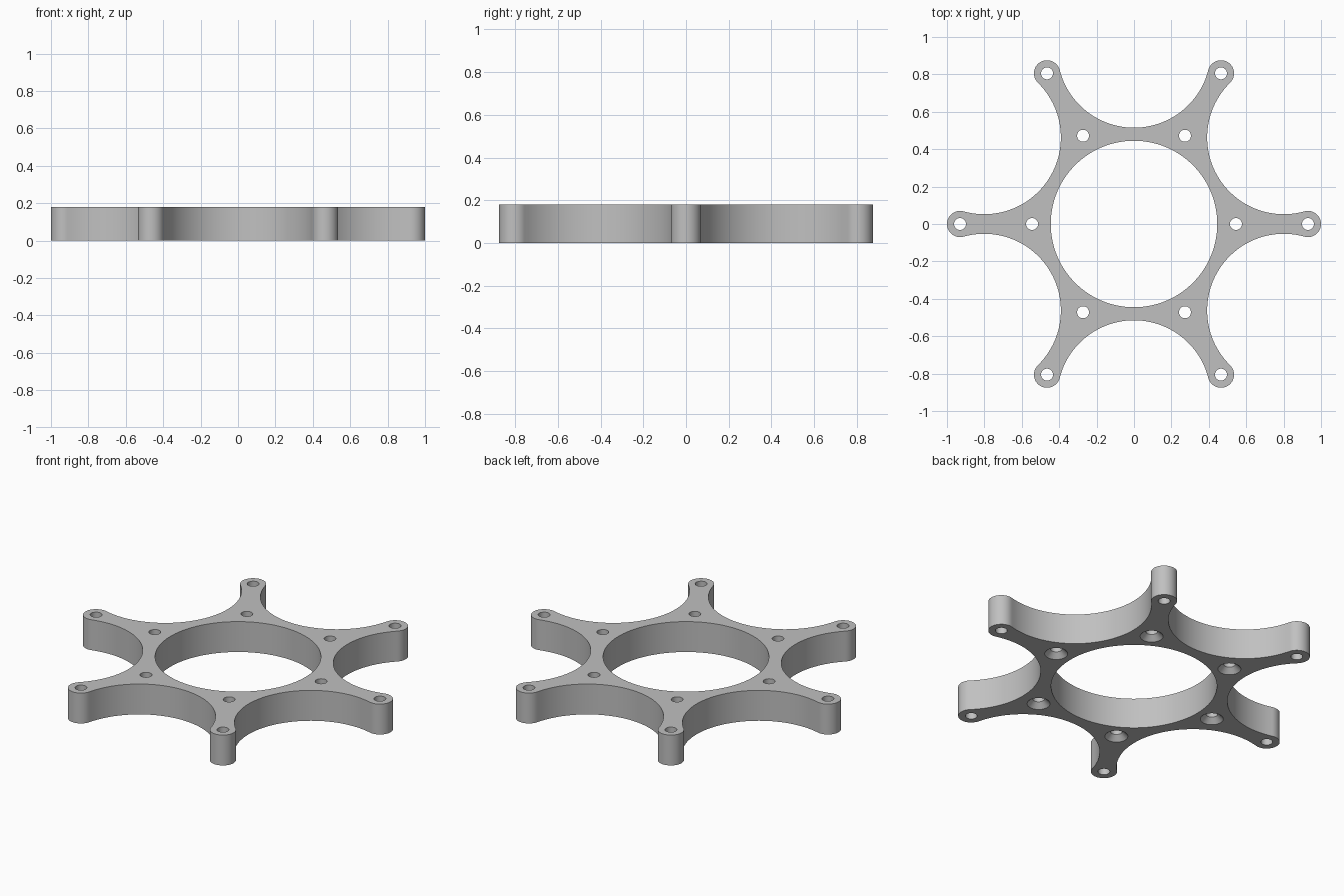
import bpy, bmesh
from math import cos, sin, atan2, hypot, pi, radians

HEIGHT = 0.18
ARMS = 6
TIP_DIST, TIP_R = 0.93, 0.07
VALLEY_DIST = 0.925
RING_R = 0.445
HOLE_R, HOLE_DIST = 0.032, 0.545
SINK_R, SINK_DEPTH = 0.062, 0.03

cube = bpy.data.objects.get("Cube")
if cube:
    bpy.data.objects.remove(cube, do_unlink=True)


def arc(cx, cy, r, a0, a1, n):
    """Points on an arc, both ends included."""
    return [(cx + r * cos(a0 + (a1 - a0) * i / n),
             cy + r * sin(a0 + (a1 - a0) * i / n)) for i in range(n + 1)]


def make_object(name, bm):
    bmesh.ops.recalc_face_normals(bm, faces=bm.faces)
    mesh = bpy.data.meshes.new(name)
    bm.to_mesh(mesh)
    bm.free()
    obj = bpy.data.objects.new(name, mesh)
    bpy.context.collection.objects.link(obj)
    return obj


def add_lathe(bm, cx, cy, profile, n):
    """Closed solid of stacked rings given as (radius, height)."""
    rings = [[bm.verts.new((cx + r * cos(2 * pi * i / n),
                            cy + r * sin(2 * pi * i / n), z))
              for i in range(n)] for r, z in profile]
    for low, high in zip(rings, rings[1:]):
        for i in range(n):
            j = (i + 1) % n
            bm.faces.new((low[i], low[j], high[j], high[i]))
    bm.faces.new(rings[0][::-1])
    bm.faces.new(rings[-1])


# Star outline: rounded arm tips joined by tangent hollow arcs
vx, vy = VALLEY_DIST * cos(pi / ARMS), VALLEY_DIST * sin(pi / ARMS)
tangent = atan2(vy, vx - TIP_DIST)
valley_r = hypot(vx - TIP_DIST, vy) - TIP_R
outline = []
for k in range(ARMS):
    turn = 2 * pi * k / ARMS
    tip = arc(TIP_DIST, 0, TIP_R, -tangent, tangent, 28)
    valley = arc(vx, vy, valley_r, tangent + pi,
                 pi + 2 * pi / ARMS - tangent, 48)
    for x, y in tip + valley[1:-1]:
        outline.append((x * cos(turn) - y * sin(turn),
                        x * sin(turn) + y * cos(turn)))

bm = bmesh.new()
base = bm.faces.new([bm.verts.new((x, y, 0)) for x, y in outline])
top = bmesh.ops.extrude_face_region(bm, geom=[base], use_keep_orig=True)
for v in top["geom"]:
    if isinstance(v, bmesh.types.BMVert):
        v.co.z = HEIGHT
plate = make_object("six_arm_plate", bm)

# Cutter: centre bore, tip holes and holes countersunk from below
bm = bmesh.new()
low, high = -0.02, HEIGHT + 0.02
add_lathe(bm, 0, 0, [(RING_R, low), (RING_R, high)], 128)
slope = (SINK_R - HOLE_R) / SINK_DEPTH
countersunk = [(SINK_R - slope * low, low), (HOLE_R, SINK_DEPTH), (HOLE_R, high)]
for k in range(ARMS):
    c, s = cos(2 * pi * k / ARMS), sin(2 * pi * k / ARMS)
    add_lathe(bm, TIP_DIST * c, TIP_DIST * s, [(HOLE_R, low), (HOLE_R, high)], 32)
    add_lathe(bm, HOLE_DIST * c, HOLE_DIST * s, countersunk, 32)
cutter = make_object("hole_cutter", bm)
cutter.hide_render = True

cut = plate.modifiers.new("holes", "BOOLEAN")
cut.operation = "DIFFERENCE"
cut.solver = "EXACT"
cut.object = cutter
bpy.ops.object.select_all(action="DESELECT")
bpy.context.view_layer.objects.active = plate
plate.select_set(True)
bpy.ops.object.modifier_apply(modifier=cut.name)
bpy.data.objects.remove(cutter, do_unlink=True)

# Plain grey finish
grey = bpy.data.materials.new("plain_grey")
grey.use_nodes = True
colour = (0.53, 0.53, 0.53, 1)
grey.diffuse_color = colour
grey.node_tree.nodes["Principled BSDF"].inputs["Base Color"].default_value = colour
plate.data.materials.clear()
plate.data.materials.append(grey)
bpy.ops.object.shade_smooth_by_angle(angle=radians(30))
